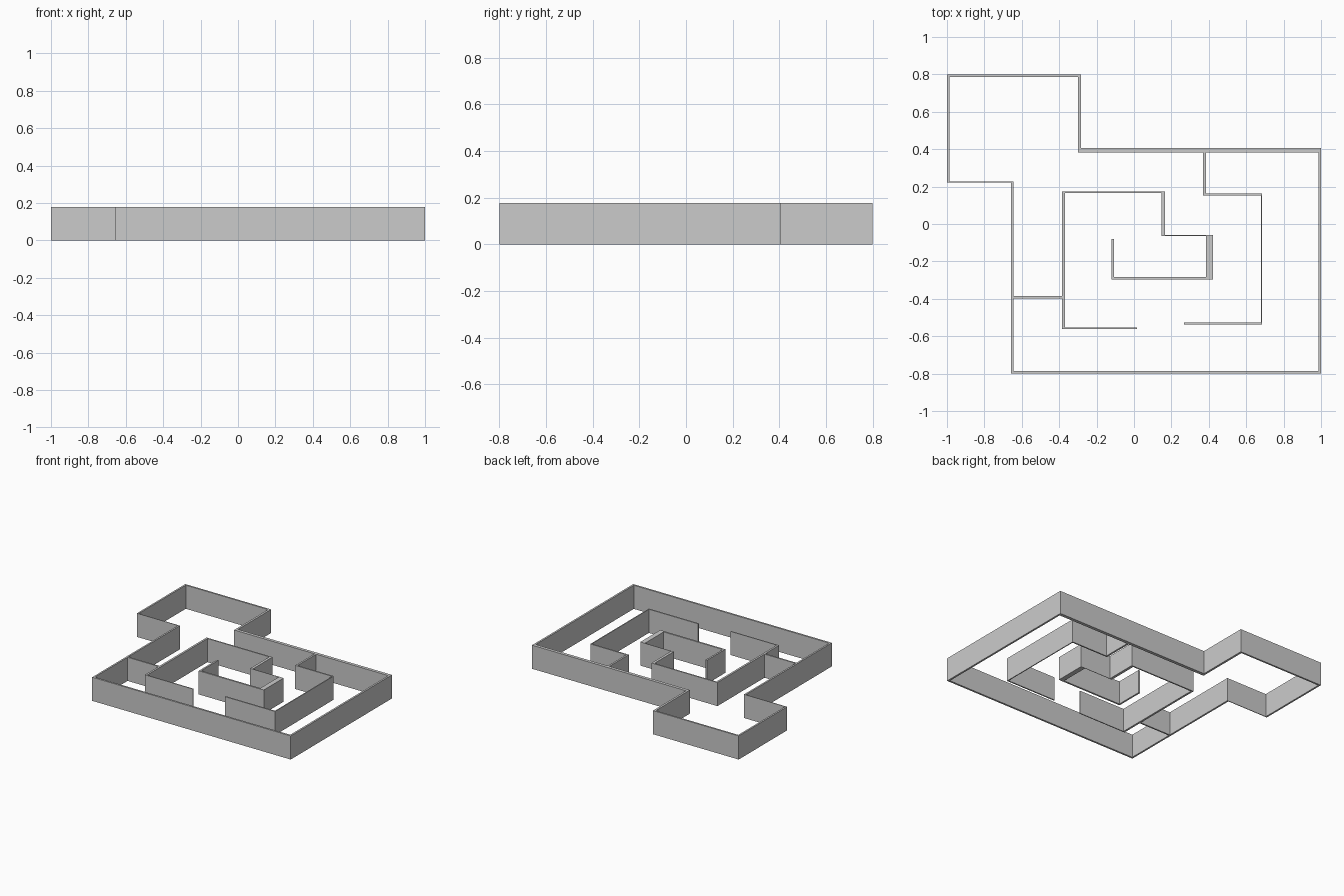
import bpy
import bmesh

cube = bpy.data.objects.get("Cube")
if cube:
    bpy.data.objects.remove(cube, do_unlink=True)

HEIGHT = 0.178

grey = bpy.data.materials.new("plain_grey")
grey.use_nodes = True
colour = (0.6, 0.6, 0.6, 1)
grey.diffuse_color = colour
grey.node_tree.nodes["Principled BSDF"].inputs["Base Color"].default_value = colour


def wall(name, x0, x1, y0, y1):
    """Upright wall standing on the ground over a rectangular footprint."""
    bm = bmesh.new()
    bmesh.ops.create_cube(bm, size=1)
    for v in bm.verts:
        v.co.x = x1 if v.co.x > 0 else x0
        v.co.y = y1 if v.co.y > 0 else y0
        v.co.z = HEIGHT if v.co.z > 0 else 0
    mesh = bpy.data.meshes.new(name)
    bm.to_mesh(mesh)
    bm.free()
    mesh.materials.append(grey)
    bpy.context.collection.objects.link(bpy.data.objects.new(name, mesh))


# Outer enclosure
wall("outer_front_wall", -.657, 1, -.8, -.786)
wall("outer_left_wall", .986, 1, -.8, .407)
wall("outer_back_wall", -.3, 1, .383, .407)
wall("outer_right_wall", -.657, -.644, -.8, .228)

# Corner room
wall("room_front_wall", -1, -.644, .223, .228)
wall("room_right_wall", -1, -.987, .223, .8)
wall("room_back_wall", -1, -.284, .787, .8)
wall("room_left_wall", -.3, -.284, .383, .8)

# Spiral passage
wall("spiral_link_wall", -.65, -.38, -.397, -.386)
wall("spiral_front_wall", -.385, .016, -.561, -.554)
wall("spiral_right_wall", -.385, -.37, -.561, .175)
wall("spiral_back_wall", -.385, .166, .165, .175)
wall("spiral_step_wall", .146, .166, -.063, .175)
wall("spiral_thin_wall", .146, .423, -.063, -.06)
wall("spiral_left_wall", .386, .423, -.297, -.06)
wall("spiral_inner_front_wall", -.12, .423, -.297, -.284)
wall("spiral_end_wall", -.12, -.107, -.297, -.08)

# Hooked partition
wall("hook_link_wall", .37, .384, .153, .395)
wall("hook_back_wall", .37, .685, .153, .163)
wall("hook_left_wall", .678, .685, -.537, .163)
wall("hook_front_wall", .267, .685, -.537, -.527)
